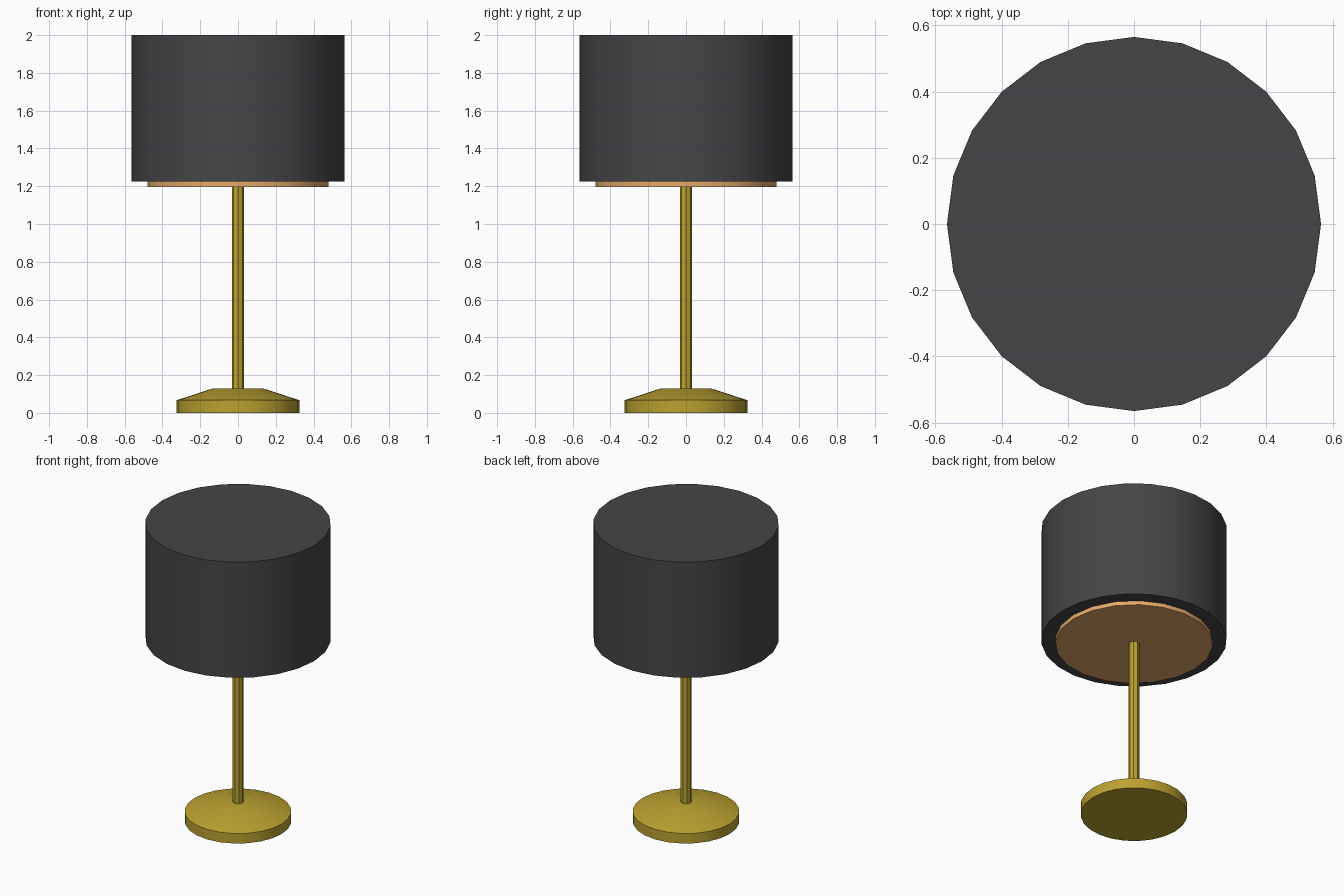
import bpy, bmesh, math

if "Cube" in bpy.data.objects:
    bpy.data.objects.remove(bpy.data.objects["Cube"])


def material(name, color):
    m = bpy.data.materials.new(name)
    m.diffuse_color = (*color, 1)
    m.use_nodes = True
    m.node_tree.nodes["Principled BSDF"].inputs["Base Color"].default_value = m.diffuse_color
    return m


def lathe(name, profile, sides, mat):
    """Closed solid of revolution from (radius, z) points, bottom to top."""
    bm = bmesh.new()
    rings = []
    for r, z in profile:
        angles = [2 * math.pi * i / sides for i in range(sides)]
        rings.append([bm.verts.new((r * math.cos(a), r * math.sin(a), z)) for a in angles])
    for low, high in zip(rings, rings[1:]):
        for i in range(sides):
            j = (i + 1) % sides
            bm.faces.new((low[i], low[j], high[j], high[i]))
    bm.faces.new(rings[0][::-1])
    bm.faces.new(rings[-1])
    mesh = bpy.data.meshes.new(name)
    bm.to_mesh(mesh)
    bm.free()
    mesh.materials.append(mat)
    obj = bpy.data.objects.new(name, mesh)
    bpy.context.collection.objects.link(obj)
    bpy.ops.object.select_all(action='DESELECT')
    obj.select_set(True)
    bpy.context.view_layer.objects.active = obj
    bpy.ops.object.shade_smooth_by_angle(angle=math.radians(28))
    return obj


brass = material("brass", (0.50, 0.36, 0.03))
charcoal = material("charcoal", (0.06, 0.06, 0.065))
warm = material("warm_glow", (0.80, 0.40, 0.15))

# Weighted base with sloped top
lathe("base", [(0.325, 0), (0.325, 0.067), (0.132, 0.13)], 24, brass)
# Slim stem
lathe("stem", [(0.033, 0.12), (0.033, 1.21)], 8, brass)
# Diffuser disc peeking out below the shade
lathe("diffuser", [(0.48, 1.197), (0.48, 1.26)], 20, warm)
# Drum shade
lathe("shade", [(0.565, 1.224), (0.565, 2.0)], 24, charcoal)
